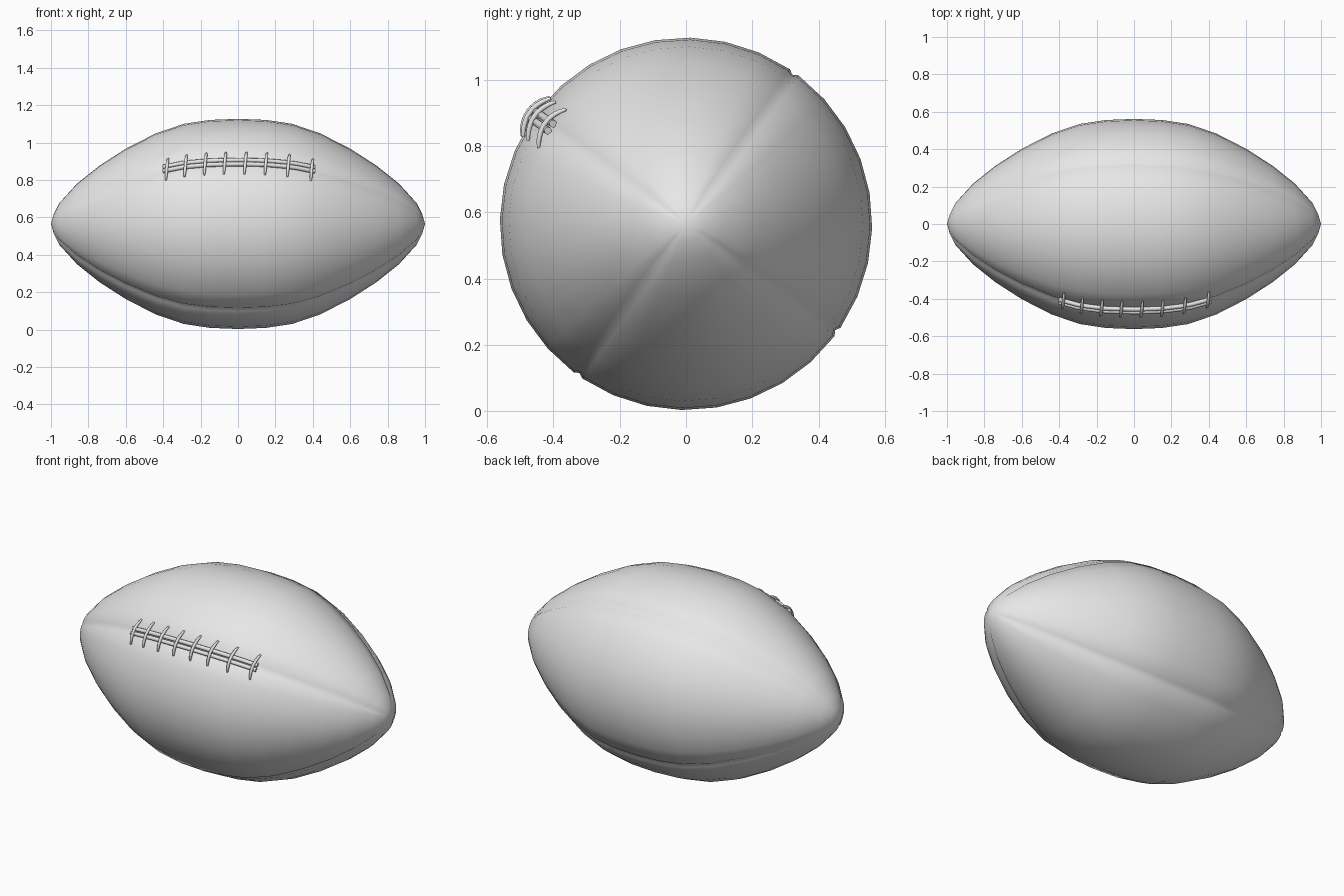
import bpy, bmesh, math

if "Cube" in bpy.data.objects:
    bpy.data.objects.remove(bpy.data.objects["Cube"])

CZ = 0.565                      # height of the long axis
SEAM = math.radians(54.5)       # first seam direction, measured from +y towards +z
LACE = SEAM + math.pi / 2       # the laces sit on the second seam

mat = bpy.data.materials.new("plain grey")
mat.diffuse_color = (0.8, 0.8, 0.8, 1)
mat.use_nodes = True
mat.node_tree.nodes["Principled BSDF"].inputs["Base Color"].default_value = mat.diffuse_color

# Half profile: (x, radius) from the middle to the tip
HALF = [(0, .562), (.15, .556), (.29, .535), (.44, .484), (.60, .402),
        (.74, .312), (.86, .216), (.955, .112), (.985, .052)]
PROFILE = [(-x, r) for x, r in HALF[:0:-1]] + HALF


def radius_at(x):
    x = abs(x)
    for (x0, r0), (x1, r1) in zip(HALF, HALF[1:]):
        if x <= x1:
            return r0 + (r1 - r0) * (x - x0) / (x1 - x0)
    return 0


def point(x, r, a):
    return (x, r * math.cos(a), CZ + r * math.sin(a))


# Ball: four panels with a shallow groove along each seam
bm = bmesh.new()
rings = []
for x, r in PROFILE:
    edge = min(0.016 / r, 0.10)
    ring = []
    for q in range(4):
        a0 = SEAM + q * math.pi / 2
        depth = min(0.009, r * 0.06)
        ring.append(bm.verts.new(point(x, r - depth, a0)))
        for k in range(9):
            a = a0 + edge + (math.pi / 2 - 2 * edge) * k / 8
            ring.append(bm.verts.new(point(x, r, a)))
    rings.append(ring)
n = len(rings[0])
for ra, rb in zip(rings, rings[1:]):
    for i in range(n):
        j = (i + 1) % n
        bm.faces.new((ra[i], ra[j], rb[j], rb[i]))
for ring, x in ((rings[0], -1), (rings[-1], 1)):
    tip = bm.verts.new((x, 0, CZ))
    for i in range(n):
        bm.faces.new((ring[i], ring[(i + 1) % n], tip))
bmesh.ops.recalc_face_normals(bm, faces=bm.faces)
for f in bm.faces:
    f.smooth = True
mesh = bpy.data.meshes.new("ball")
bm.to_mesh(mesh)
bm.free()
mesh.materials.append(mat)
bpy.context.collection.objects.link(bpy.data.objects.new("ball", mesh))


# Laces: round cords given as (point, thickness factor) paths
def cord(name, path, thick):
    cu = bpy.data.curves.new(name, 'CURVE')
    cu.dimensions = '3D'
    cu.bevel_depth = thick
    cu.bevel_resolution = 2
    cu.use_fill_caps = True
    sp = cu.splines.new('POLY')
    sp.points.add(len(path) - 1)
    for p, (co, f) in zip(sp.points, path):
        p.co = (*co, 1)
        p.radius = f
    sp.use_smooth = True
    cu.materials.append(mat)
    ob = bpy.data.objects.new(name, cu)
    bpy.context.collection.objects.link(ob)
    bpy.ops.object.select_all(action='DESELECT')
    ob.select_set(True)
    bpy.context.view_layer.objects.active = ob
    bpy.ops.object.convert(target='MESH')


# Two long rails
for side, name in ((-1, "lace_rail_lower"), (1, "lace_rail_upper")):
    path = []
    for i in range(17):
        x = -0.40 + 0.81 * i / 16
        r = radius_at(x) + 0.008
        path.append((point(x, r, LACE - side * 0.013 / r), 1))
    cord(name, path, 0.012)

# Eight cross stitches arching over the rails
for k, x in enumerate((-.38, -.28, -.175, -.07, .04, .15, .27, .395)):
    path = []
    for i in range(11):
        t = i / 5 - 1
        r = radius_at(x) + 0.023 - 0.022 * t * t
        path.append((point(x + 0.006 * t, r, LACE - t * 0.072 / r),
                     1 - 0.45 * t ** 4))
    cord(f"lace_stitch_{k + 1}", path, 0.0085)
